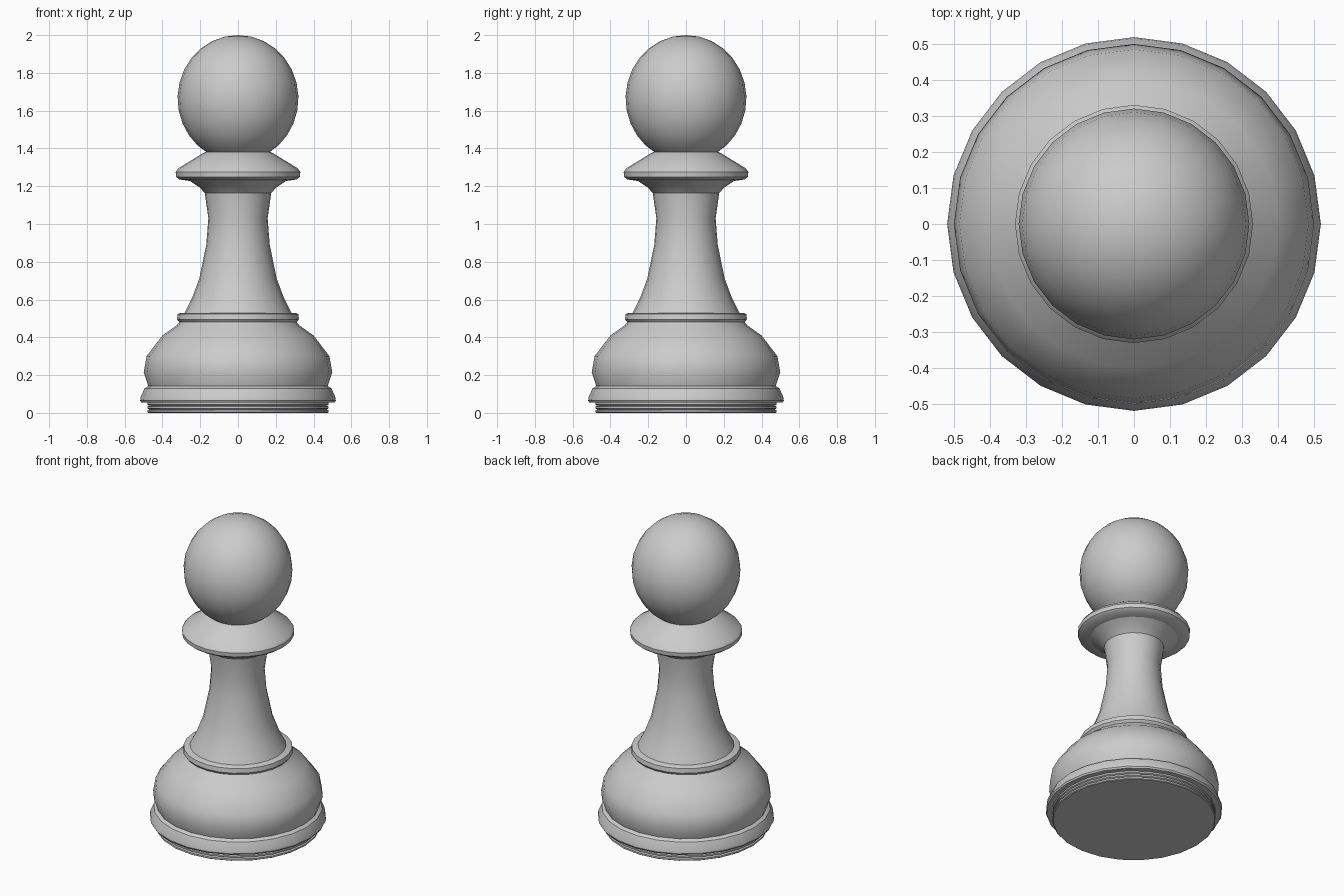
import bpy, math

if "Cube" in bpy.data.objects:
    bpy.data.objects.remove(bpy.data.objects["Cube"])

SIDES = 24


def lathe(name, profile, angle=35):
    """Revolve (radius, height) points, bottom to top, about z and cap the ends."""
    verts, rings = [], []
    for r, z in profile:
        if r < 1e-5:
            rings.append([len(verts)] * SIDES)
            verts.append((0, 0, z))
        else:
            rings.append(list(range(len(verts), len(verts) + SIDES)))
            verts += [(r * math.cos(2 * math.pi * i / SIDES),
                       r * math.sin(2 * math.pi * i / SIDES), z) for i in range(SIDES)]
    faces = []
    for a, b in zip(rings, rings[1:]):
        for i in range(SIDES):
            j = (i + 1) % SIDES
            quad = (a[i], a[j], b[j], b[i])
            faces.append(tuple(dict.fromkeys(quad)))
    if profile[0][0] > 0:
        faces.append(tuple(reversed(rings[0])))
    if profile[-1][0] > 0:
        faces.append(tuple(rings[-1]))
    mesh = bpy.data.meshes.new(name)
    mesh.from_pydata(verts, [], faces)
    obj = bpy.data.objects.new(name, mesh)
    bpy.context.collection.objects.link(obj)
    bpy.ops.object.select_all(action='DESELECT')
    obj.select_set(True)
    bpy.context.view_layer.objects.active = obj
    bpy.ops.object.shade_smooth_by_angle(angle=math.radians(angle))
    return obj


# Thin grooved foot under the rim
foot = [(0.475, 0.0)]
for k in range(3):
    z = 0.02 * k
    foot += [(0.48, z + 0.004), (0.48, z + 0.014), (0.468, z + 0.018)]
lathe("foot", foot)

# Flared rim, rounded belly and its top ring
lathe("base", [(0.46, 0.055), (0.512, 0.055), (0.518, 0.065), (0.515, 0.085),
               (0.495, 0.13), (0.475, 0.142), (0.499, 0.215), (0.484, 0.30),
               (0.40, 0.41), (0.325, 0.463), (0.311, 0.48), (0.323, 0.495),
               (0.319, 0.523), (0.305, 0.53)])

# Tapered stem flaring into the collar
lathe("stem", [(0.285, 0.525), (0.243, 0.61), (0.205, 0.71), (0.168, 0.89),
               (0.157, 1.03), (0.176, 1.165), (0.205, 1.195), (0.255, 1.228)])

# Collar disc below the head
lathe("collar", [(0.24, 1.226), (0.31, 1.236), (0.328, 1.25), (0.33, 1.275),
                 (0.316, 1.295), (0.185, 1.375), (0.175, 1.38)])

# Slightly tall ball head, open neck end hidden in the collar
head = []
for i in range(13):
    t = math.radians(-61 + 151 * i / 12)
    head.append((max(0.0, 0.32 * math.cos(t)), 1.665 + 0.335 * math.sin(t)))
head[-1] = (0.0, 2.0)
lathe("head", [(0.175, 1.37)] + head)
